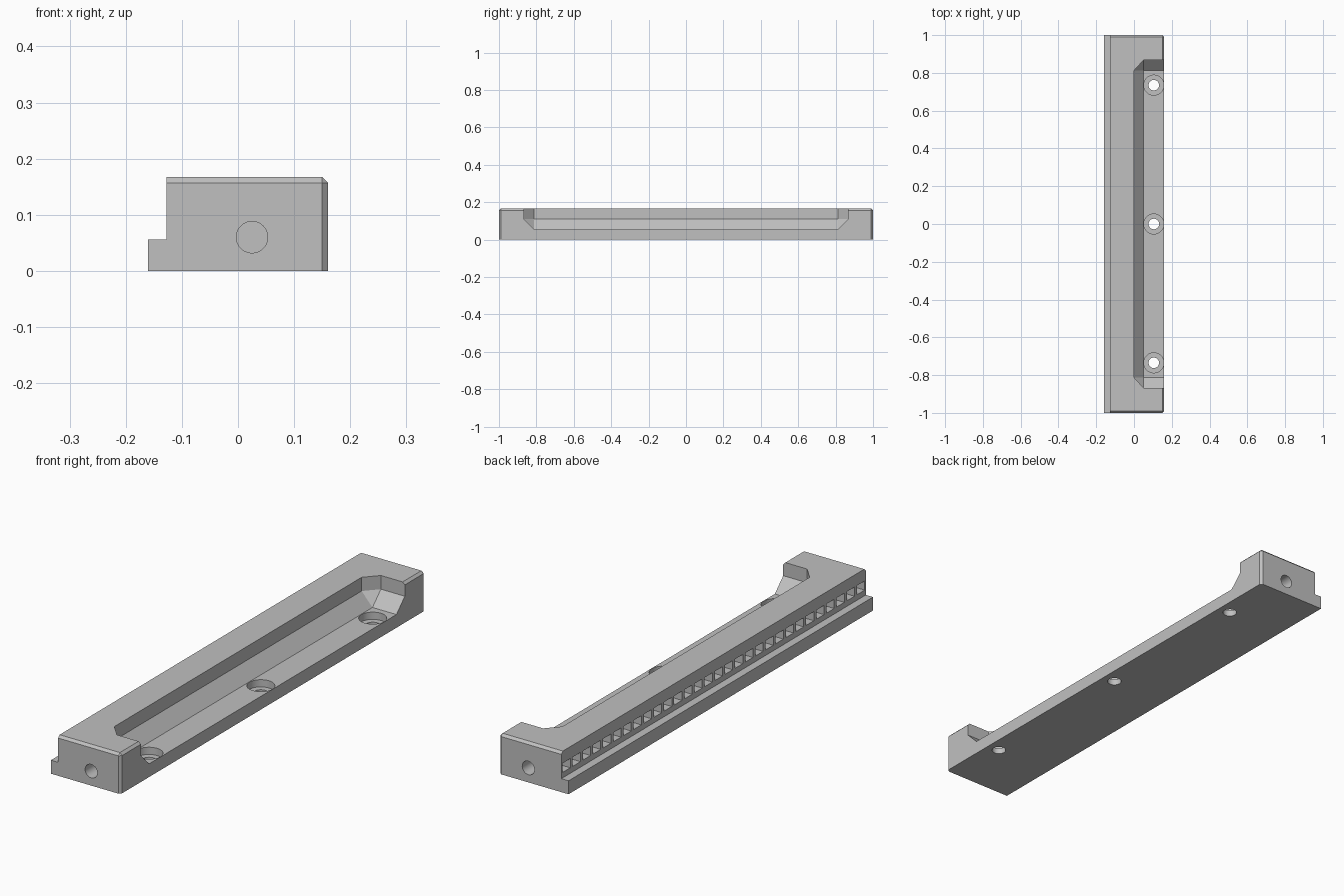
import bpy, bmesh, math
from mathutils import Matrix, Vector

cube = bpy.data.objects.get("Cube")
if cube:
    bpy.data.objects.remove(cube, do_unlink=True)

grey = bpy.data.materials.new("plain_grey")
grey.use_nodes = True
colour = (0.53, 0.53, 0.53, 1)
grey.diffuse_color = colour
grey.node_tree.nodes["Principled BSDF"].inputs["Base Color"].default_value = colour


def make_object(name, bm):
    bmesh.ops.recalc_face_normals(bm, faces=bm.faces)
    mesh = bpy.data.meshes.new(name)
    bm.to_mesh(mesh)
    bm.free()
    mesh.materials.append(grey)
    obj = bpy.data.objects.new(name, mesh)
    bpy.context.collection.objects.link(obj)
    return obj


def add_cylinder(bm, centre, radius, depth, along_y=False):
    turn = Matrix.Rotation(math.pi / 2, 4, "X") if along_y else Matrix()
    bmesh.ops.create_cone(bm, cap_ends=True, segments=40, radius1=radius,
                          radius2=radius, depth=depth,
                          matrix=Matrix.Translation(centre) @ turn)


def cut(body, name, bm):
    cutter = make_object(name, bm)
    cutter.hide_render = True
    mod = body.modifiers.new(name, "BOOLEAN")
    mod.operation = "DIFFERENCE"
    mod.solver = "EXACT"
    mod.object = cutter
    bpy.ops.object.modifier_apply(modifier=mod.name)
    bpy.data.objects.remove(cutter, do_unlink=True)


# Bar: stepped profile swept along y, with chamfered ends and open-side edges
BACK, SIDE, TOP, STEP = -0.127, 0.16, 0.167, 0.056
profile = [(-SIDE, 0), (SIDE, 0), (SIDE, TOP), (BACK, TOP), (BACK, STEP), (-SIDE, STEP)]
bm = bmesh.new()
face = bm.faces.new([bm.verts.new((x, -1, z)) for x, z in profile])
swept = bmesh.ops.extrude_face_region(bm, geom=[face])["geom"]
bmesh.ops.translate(bm, vec=(0, 2, 0),
                    verts=[g for g in swept if isinstance(g, bmesh.types.BMVert)])
bmesh.ops.recalc_face_normals(bm, faces=bm.faces)


def is_chamfered(edge):
    a, b = (v.co for v in edge.verts)
    on_top = min(a.z, b.z) > TOP - 0.001
    on_side = min(a.x, b.x) > SIDE - 0.001
    along_y = abs(a.y - b.y) > 1
    return (on_top and on_side) or (not along_y and (on_top or on_side) and max(a.z, b.z) > STEP)


bmesh.ops.bevel(bm, geom=[e for e in bm.edges if is_chamfered(e)], offset=0.01,
                segments=1, affect="EDGES", clamp_overlap=True)
bar = make_object("rail_bar", bm)
bpy.context.view_layer.objects.active = bar
bar.select_set(True)

# Recess open to one side, with sloped foot and clipped corners
bm = bmesh.new()
for s in (-1, 1):
    for x, y in ((0.05, 0.812), (0.25, 0.812)):
        bm.verts.new((x, s * y, 0.055))
    for z in (0.11, 0.25):
        for x, y in ((0, 0.812), (0.05, 0.867), (0.25, 0.867)):
            bm.verts.new((x, s * y, z))
bmesh.ops.convex_hull(bm, input=bm.verts)
bmesh.ops.dissolve_limit(bm, angle_limit=0.01, verts=bm.verts, edges=bm.edges)
cut(bar, "recess_cutter", bm)

# Stepped screw holes in the recess floor
for name, radius, bottom in (("counterbore_cutter", 0.053, 0.025), ("screw_cutter", 0.028, -0.05)):
    bm = bmesh.new()
    for y in (-0.735, 0, 0.735):
        add_cylinder(bm, Vector((0.105, y, (bottom + 0.1) / 2)), radius, 0.1 - bottom)
    cut(bar, name, bm)

# Blind holes in both ends
bm = bmesh.new()
for s in (-1, 1):
    add_cylinder(bm, Vector((0.025, s, 0.06)), 0.028, 0.2, along_y=True)
cut(bar, "end_hole_cutter", bm)

# Row of rack slots along the stepped side
COUNT = 30
pitch = 2 / COUNT
bm = bmesh.new()
for i in range(COUNT):
    place = Matrix.Translation((BACK, -1 + (i + 0.5) * pitch, 0.098))
    bmesh.ops.create_cube(bm, size=1,
                          matrix=place @ Matrix.Diagonal((0.08, pitch * 0.76, 0.038, 1)))
cut(bar, "rack_slot_cutter", bm)

bpy.ops.object.shade_smooth_by_angle(angle=math.radians(25))
